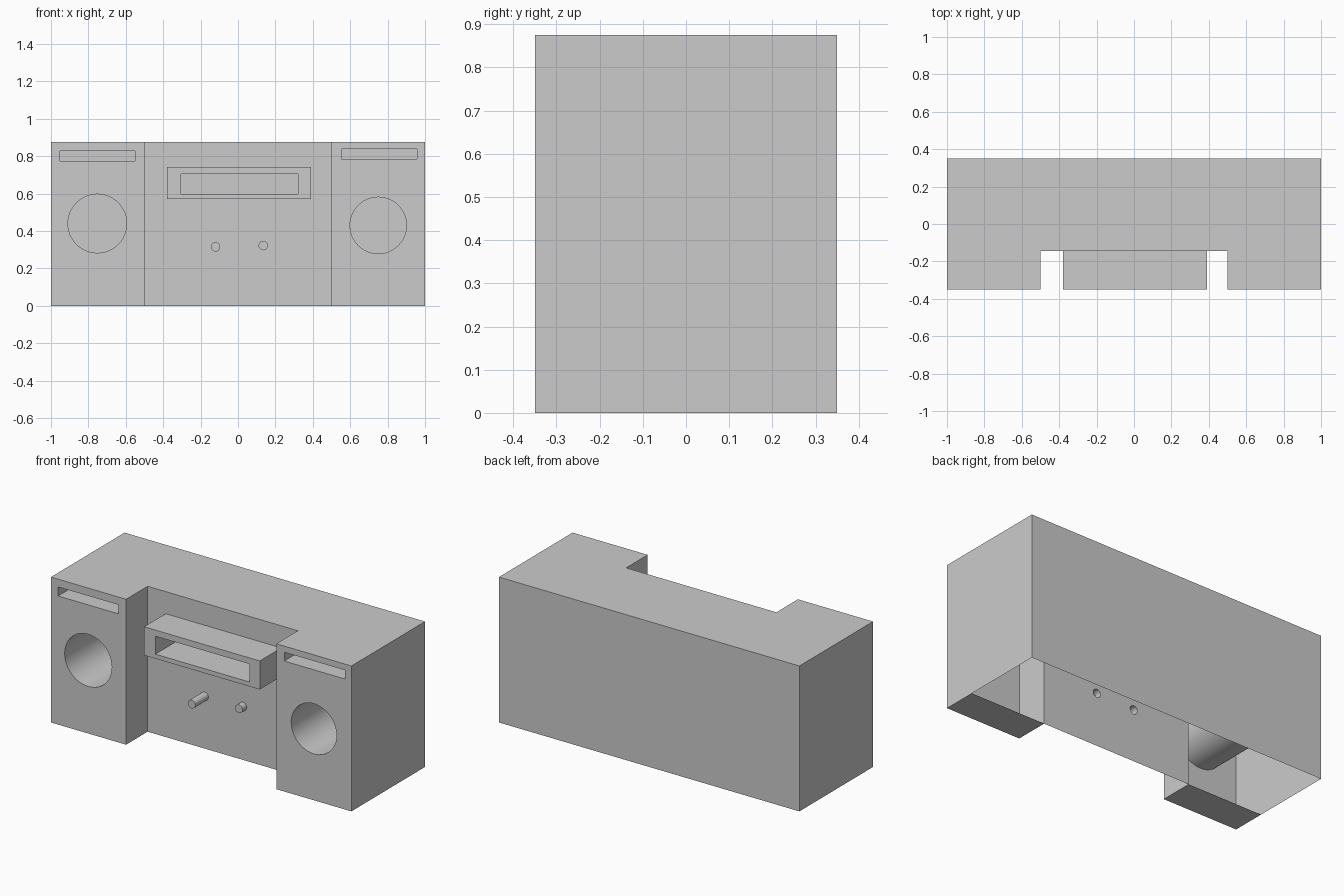
import bpy, bmesh, math
from mathutils import Matrix

if "Cube" in bpy.data.objects:
    bpy.data.objects.remove(bpy.data.objects["Cube"])

H, FRONT, PANEL, BACK = 0.875, -0.35, -0.145, 0.35


def make_object(name, bm):
    bmesh.ops.recalc_face_normals(bm, faces=bm.faces)
    mesh = bpy.data.meshes.new(name)
    bm.to_mesh(mesh)
    bm.free()
    obj = bpy.data.objects.new(name, mesh)
    bpy.context.collection.objects.link(obj)
    return obj


def box(name, x0, x1, y0, y1, z0, z1):
    bm = bmesh.new()
    mat = Matrix.Translation(((x0 + x1) / 2, (y0 + y1) / 2, (z0 + z1) / 2)) \
        @ Matrix.Diagonal((x1 - x0, y1 - y0, z1 - z0, 1))
    bmesh.ops.create_cube(bm, size=1, matrix=mat)
    return make_object(name, bm)


def rod(name, x, z, r, y0, y1, sides=32):
    bm = bmesh.new()
    mat = Matrix.Translation((x, (y0 + y1) / 2, z)) @ Matrix.Rotation(math.pi / 2, 4, 'X')
    bmesh.ops.create_cone(bm, cap_ends=True, segments=sides, radius1=r, radius2=r,
                          depth=y1 - y0, matrix=mat)
    return make_object(name, bm)


def combine(target, tool, operation):
    mod = target.modifiers.new(tool.name, 'BOOLEAN')
    mod.operation, mod.solver, mod.object = operation, 'EXACT', tool
    tool.hide_render = True
    bpy.context.view_layer.objects.active = target
    bpy.ops.object.modifier_apply(modifier=mod.name)
    bpy.data.objects.remove(tool)


# Cabinet: notched plan profile pulled up to full height
profile = [(-1, BACK), (-1, FRONT), (-0.5, FRONT), (-0.5, PANEL),
           (0.5, PANEL), (0.5, FRONT), (1, FRONT), (1, BACK)]
bm = bmesh.new()
base = bm.faces.new([bm.verts.new((x, y, 0)) for x, y in profile])
top = bmesh.ops.extrude_face_region(bm, geom=[base])["geom"]
bmesh.ops.translate(bm, vec=(0, 0, H), verts=[v for v in top if isinstance(v, bmesh.types.BMVert)])
cabinet = make_object("cabinet", bm)

# Tape deck housing and the two control knobs
combine(cabinet, box("deck", -0.38, 0.39, FRONT, PANEL + 0.1, 0.57, 0.742), 'UNION')
for x, z, length in [(-0.12, 0.315, 0.125), (0.135, 0.322, 0.04)]:
    combine(cabinet, rod("knob", x, z, 0.025, PANEL - length, PANEL + 0.1), 'UNION')

# Deck window, speaker bores and slots
combine(cabinet, box("window", -0.305, 0.32, FRONT - 0.1, FRONT + 0.2, 0.597, 0.705), 'DIFFERENCE')
for x, z, r in [(-0.752, 0.44, 0.157), (0.75, 0.43, 0.151)]:
    combine(cabinet, rod("speaker", x, z, r, FRONT - 0.1, FRONT + 0.5, 48), 'DIFFERENCE')
for x0, x1, z0, z1 in [(-0.952, -0.55, 0.774, 0.828), (0.553, 0.958, 0.785, 0.838)]:
    combine(cabinet, box("slot", x0, x1, FRONT - 0.1, FRONT + 0.2, z0, z1), 'DIFFERENCE')

# Open underside, closed only under the two projecting speaker fronts
bm = bmesh.new()
bm.from_mesh(cabinet.data)
under = [f for f in bm.faces if all(abs(v.co.z) < 1e-4 for v in f.verts)]
bmesh.ops.delete(bm, geom=under, context='FACES')
for x0, x1 in [(-1, -0.5), (0.5, 1)]:
    corners = [(x0, FRONT), (x0, PANEL), (x1, PANEL), (x1, FRONT)]
    bm.faces.new([bm.verts.new((x, y, 0)) for x, y in corners])
bmesh.ops.remove_doubles(bm, verts=bm.verts, dist=1e-4)
bm.to_mesh(cabinet.data)
bm.free()

bpy.ops.object.select_all(action='DESELECT')
cabinet.select_set(True)
bpy.context.view_layer.objects.active = cabinet
bpy.ops.object.shade_smooth_by_angle(angle=math.radians(30))
